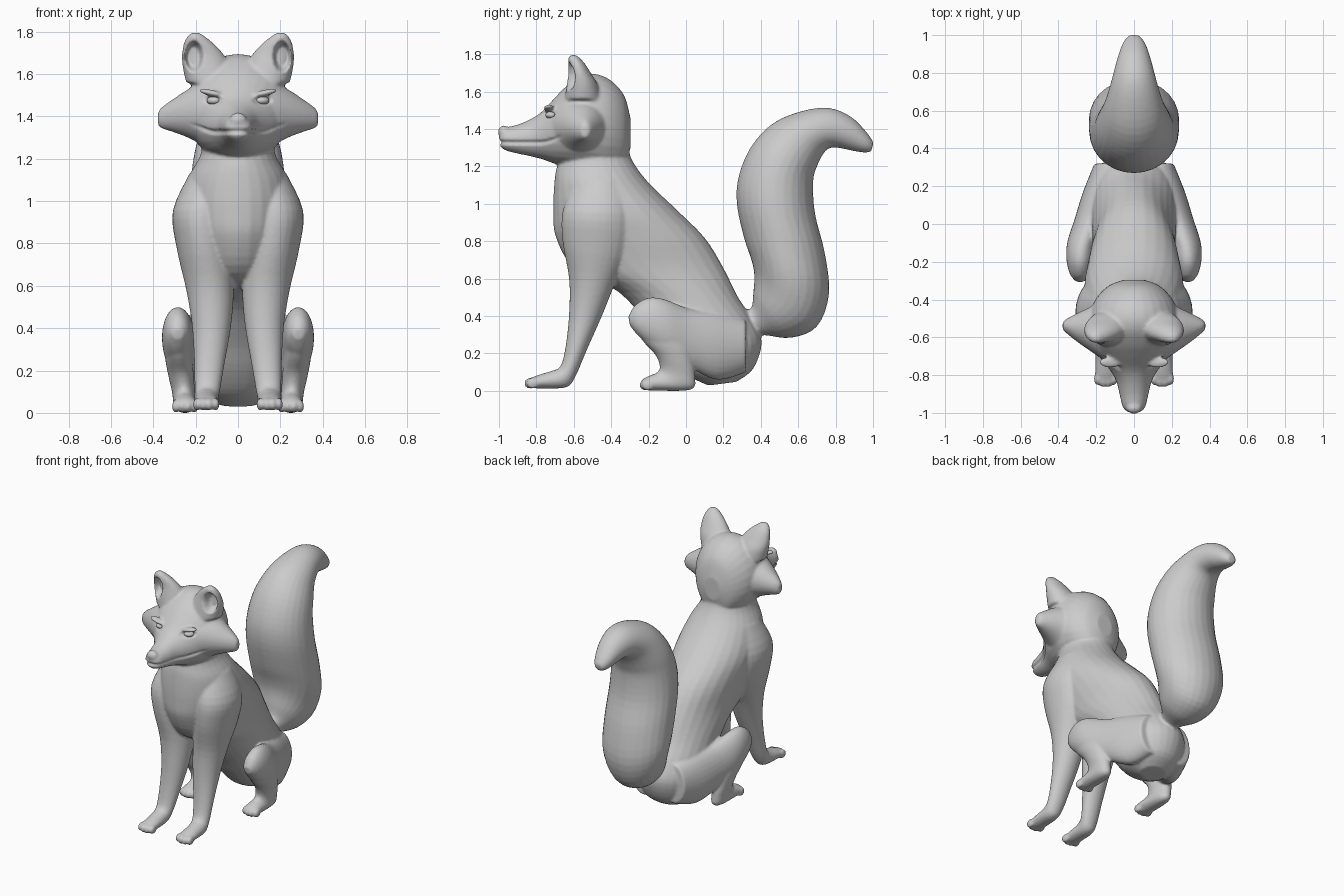
import bpy, bmesh
from math import cos, sin, pi
from mathutils import Vector, Matrix

bm = bmesh.new()


def loft(rows, sub=4, seg=28):
    """Skin elliptical rings (centre, axis u, axis v) with smooth interpolation."""
    rings = []
    n = len(rows)
    for i in range(n - 1):
        q = [rows[min(max(i + k, 0), n - 1)] for k in (-1, 0, 1, 2)]
        for s in range(sub + (i == n - 2)):
            t = s / sub
            w = ((-t + 2*t*t - t**3) / 2, (2 - 5*t*t + 3*t**3) / 2,
                 (t + 4*t*t - 3*t**3) / 2, (t**3 - t*t) / 2)
            c, u, v = [sum((q[k][j] * w[k] for k in range(4)), Vector()) for j in range(3)]
            rings.append([bm.verts.new(c + u * cos(2*pi*a/seg) + v * sin(2*pi*a/seg))
                          for a in range(seg)])
    for r0, r1 in zip(rings, rings[1:]):
        for a in range(seg):
            b = (a + 1) % seg
            bm.faces.new((r0[a], r0[b], r1[b], r1[a]))
    bm.faces.new(rings[0])
    bm.faces.new(rings[-1])


def profile(rows, side=1):
    """Rows: centre x, half width, then the two side-view outline points (y, z)."""
    loft([(Vector((side * x, (ay + by) / 2, (az + bz) / 2)), Vector((rx, 0, 0)),
           Vector((0, (by - ay) / 2, (bz - az) / 2))) for x, rx, ay, az, by, bz in rows])


def ball(c, r, rot=0):
    m = Matrix.Translation(c) @ Matrix.Rotation(rot, 4, 'Y') @ Matrix.Diagonal((*r, 1))
    bmesh.ops.create_uvsphere(bm, u_segments=24, v_segments=14, radius=1, matrix=m)


# torso, from neck to rump: half width, chest side, back side
profile([(0, *r) for r in (
    (.16, -.64, 1.32, -.32, 1.38), (.175, -.69, 1.2, -.295, 1.25),
    (.235, -.705, 1.1, -.205, 1.12), (.265, -.71, .95, -.05, .97),
    (.25, -.695, .82, .1, .82), (.225, -.6, .66, .2, .66),
    (.22, -.36, .53, .28, .5), (.225, -.2, .35, .36, .38),
    (.22, -.1, .2, .405, .26), (.17, 0, .09, .36, .12), (.09, .12, .03, .27, .05))])

# skull and muzzle
profile([(0, rx, y, t, y, b) for y, t, b, rx in (
    (-.297, 1.46, 1.3, .06), (-.33, 1.58, 1.2, .14), (-.4, 1.66, 1.17, .205),
    (-.48, 1.695, 1.17, .235), (-.56, 1.685, 1.18, .245), (-.64, 1.63, 1.2, .225),
    (-.7, 1.57, 1.215, .185), (-.77, 1.495, 1.24, .13), (-.83, 1.455, 1.255, .095),
    (-.9, 1.425, 1.27, .077), (-.96, 1.41, 1.285, .063), (-.985, 1.395, 1.3, .048),
    (-.998, 1.365, 1.32, .025))])
ball((0, -.975, 1.385), (.042, .03, .035))

# bushy tail
profile([(0, *r) for r in (
    (.06, .27, .45, .31, .29), (.075, .345, .44, .41, .3), (.15, .36, .53, .56, .285),
    (.2, .365, .62, .7, .345), (.235, .35, .7, .765, .52), (.24, .31, .82, .742, .74),
    (.235, .272, 1, .69, .95), (.22, .282, 1.15, .68, 1.12), (.2, .35, 1.31, .7, 1.2),
    (.165, .47, 1.435, .735, 1.27), (.135, .63, 1.5, .77, 1.3), (.11, .77, 1.513, .82, 1.3),
    (.085, .885, 1.465, .89, 1.285), (.058, .965, 1.385, .955, 1.275),
    (.03, 1.003, 1.33, .99, 1.28))])

for s in (1, -1):
    # front leg and paw
    profile([(.13, .10, -.6, 1.12, -.32, 1.14), (.17, .138, -.66, .96, -.28, .95),
             (.16, .13, -.66, .8, -.3, .76), (.132, .112, -.625, .6, -.385, .56),
             (.125, .092, -.625, .42, -.45, .4), (.135, .072, -.642, .25, -.53, .22),
             (.145, .06, -.67, .135, -.59, .08), (.15, .056, -.72, .108, -.635, .022),
             (.15, .056, -.77, .093, -.74, .014), (.15, .055, -.82, .075, -.82, .016),
             (.15, .04, -.848, .06, -.848, .022)], s)
    # thigh
    profile([(.12, .09, .32, .38, .32, .1), (.17, .1, .17, .42, .17, .06),
             (.23, .085, .02, .44, .03, .12), (.275, .078, -.11, .49, -.08, .18),
             (.285, .073, -.2, .5, -.17, .23), (.285, .056, -.272, .46, -.25, .29),
             (.285, .025, -.308, .4, -.3, .35)], s)
    # shin and hind paw
    profile([(.28, .06, -.28, .39, -.05, .4), (.28, .064, -.24, .28, .02, .25),
             (.268, .06, -.165, .195, .04, .15), (.258, .054, -.14, .13, .05, .075),
             (.252, .054, -.155, .1, .03, .008), (.25, .056, -.19, .085, -.15, .002),
             (.25, .052, -.222, .07, -.215, .006), (.25, .036, -.24, .055, -.235, .015)], s)
    # toes
    for k in (-1.5, -.5, .5, 1.5):
        d = .012 * abs(k)
        ball((s * .15 + k * .03, -.838 + d, .042), (.0175, .034, .03))
        ball((s * .25 + k * .03, -.222 + d, .032), (.0175, .034, .03))
    # cheek ruff
    loft([(Vector((s * x, y, z)), Vector((0, ry, 0)), Vector((0, 0, rz))) for x, y, z, ry, rz in (
        (.06, -.57, 1.41, .2, .17), (.16, -.56, 1.415, .16, .15), (.24, -.555, 1.415, .112, .112),
        (.31, -.547, 1.405, .07, .076), (.36, -.54, 1.395, .036, .05),
        (.378, -.54, 1.39, .018, .03))])
    # ear
    loft([(Vector((s * x, y, z)), Vector((rx, 0, 0)), Vector((0, ry, 0))) for x, y, z, rx, ry in (
        (.13, -.55, 1.56, .115, .1), (.15, -.555, 1.64, .112, .082), (.168, -.568, 1.7, .096, .06),
        (.187, -.585, 1.75, .068, .045), (.2, -.6, 1.785, .035, .028), (.2, -.6, 1.797, .015, .012))])
    # angled brow
    ball((s * .125, -.732, 1.512), (.062, .03, .015), -s * .22)

bmesh.ops.recalc_face_normals(bm, faces=bm.faces)
me = bpy.data.meshes.new("fox_body")
bm.to_mesh(me)
bm.free()
body = bpy.data.objects.new("fox_body", me)
bpy.context.collection.objects.link(body)

# fuse the parts into one soft skin
rm = body.modifiers.new("fuse", 'REMESH')
rm.mode = 'VOXEL'
rm.voxel_size = .0085
sm = body.modifiers.new("soften", 'SMOOTH')
sm.factor = .5
sm.iterations = 7
skin = bpy.data.meshes.new_from_object(body.evaluated_get(bpy.context.evaluated_depsgraph_get()))
body.modifiers.clear()
body.data = skin

# carve ear cups, eye sockets and mouth line
low = min(v.co.z for v in skin.vertices)
moves = []
for v in skin.vertices:
    x, y, z = abs(v.co.x), v.co.y, v.co.z
    if z < 1.2 or y > -.4:
        continue
    nrm = v.normal.copy()
    e = 1 - ((x - .208) / .044) ** 2 - ((z - 1.685) / .075) ** 2
    if e > 0 and nrm.y < 0:
        moves.append((v, Vector((0, .055 * min(1, 1.6 * e), 0))))
    e = 1 - ((x - .115) / .05) ** 2 - ((z - 1.476) / .022) ** 2
    if e > 0 and y < -.6:
        moves.append((v, Vector((0, .02 * e, 0))))
    zm = 1.328 + .9 * max(0, y + .78) ** 1.5 + .03 * max(0, -.93 - y)
    e = 1 - ((z - zm) / .014) ** 2
    if e > 0 and y < -.66:
        moves.append((v, nrm * -.011 * e * min(1, (-.66 - y) / .06)))
for v, d in moves:
    v.co += d
for v in skin.vertices:
    v.co.z -= low
skin.polygons.foreach_set("use_smooth", [True] * len(skin.polygons))

# eyes
for s, name in ((1, "eye_left"), (-1, "eye_right")):
    bpy.ops.mesh.primitive_uv_sphere_add(segments=24, ring_count=14, radius=1,
                                         location=(s * .115, -.722, 1.476 - low))
    eye = bpy.context.object
    eye.name = name
    eye.scale = (.034, .028, .02)
    eye.rotation_euler.z = s * .5
    bpy.ops.object.shade_smooth()
